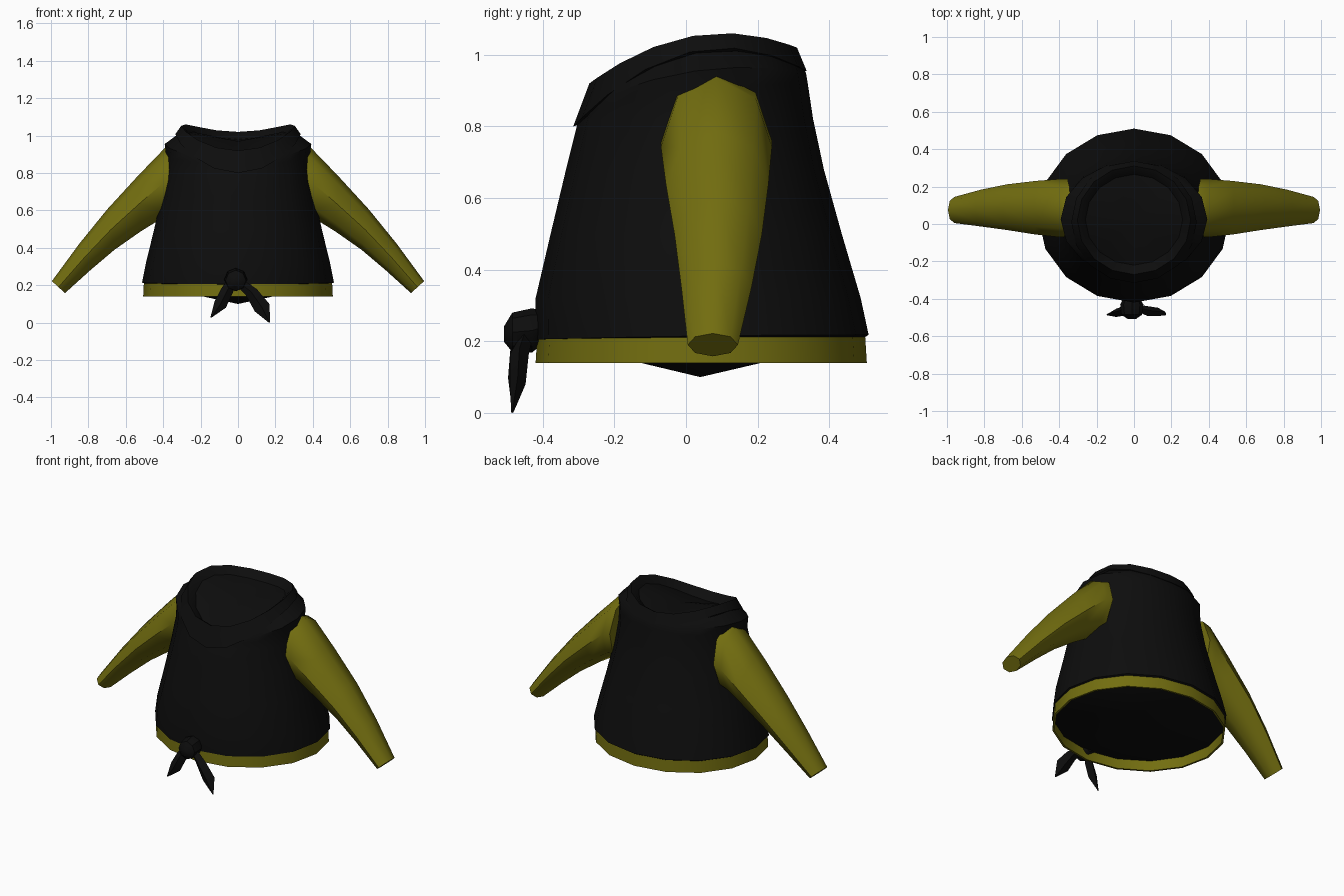
import bpy, bmesh, math
from mathutils import Vector

if "Cube" in bpy.data.objects:
    bpy.data.objects.remove(bpy.data.objects["Cube"])


def material(name, color):
    m = bpy.data.materials.new(name)
    m.diffuse_color = (*color, 1)
    m.use_nodes = True
    m.node_tree.nodes["Principled BSDF"].inputs["Base Color"].default_value = m.diffuse_color
    return m


BLACK = material("black cloth", (0.004, 0.004, 0.004))
OLIVE = material("olive yellow cloth", (0.17, 0.155, 0.005))


def loft(name, rings, mat, cap_start=False, cap_end=False, angle=40):
    """Skin a list of equal-length point rings."""
    bm = bmesh.new()
    vs = [[bm.verts.new(p) for p in r] for r in rings]
    n = len(rings[0])
    for a, b in zip(vs, vs[1:]):
        for i in range(n):
            j = (i + 1) % n
            bm.faces.new((a[i], a[j], b[j], b[i]))
    if cap_start:
        bm.faces.new(vs[0][::-1])
    if cap_end:
        bm.faces.new(vs[-1])
    bmesh.ops.remove_doubles(bm, verts=bm.verts, dist=1e-5)
    bmesh.ops.recalc_face_normals(bm, faces=bm.faces)
    me = bpy.data.meshes.new(name)
    bm.to_mesh(me)
    bm.free()
    me.materials.append(mat)
    ob = bpy.data.objects.new(name, me)
    bpy.context.collection.objects.link(ob)
    bpy.ops.object.select_all(action='DESELECT')
    ob.select_set(True)
    bpy.context.view_layer.objects.active = ob
    bpy.ops.object.shade_smooth_by_angle(angle=math.radians(angle))
    return ob


def ring(rx, front, back, z_of, n=16):
    """Ellipse from y=front to y=back; z_of is a height or a rule of t (-1 front, 1 back)."""
    pts = []
    for i in range(n):
        a = 2 * math.pi * i / n
        t = math.sin(a)
        z = z_of(t) if callable(z_of) else z_of
        pts.append(Vector((rx * math.cos(a), (front + back) / 2 + (back - front) / 2 * t, z)))
    return pts


def tilt(front, side, back):
    """Height rule passing through the front, side and back heights."""
    return lambda t: side + (back - front) / 2 * t + ((front + back) / 2 - side) * t * t


# Vest body, with a shallow pointed underside
hem = tilt(0.205, 0.215, 0.218)
loft("vest_body", [
    ring(0, 0.04, 0.04, 0.10),
    ring(0.49, -0.40, 0.49, 0.205),
    ring(0.513, -0.42, 0.51, hem),
    ring(0.492, -0.42, 0.488, 0.32),
    ring(0.448, -0.378, 0.435, 0.50),
    ring(0.408, -0.335, 0.385, 0.68),
    ring(0.385, -0.30, 0.355, 0.82),
    ring(0.385, -0.288, 0.34, tilt(0.84, 0.90, 0.92)),
    ring(0.392, -0.283, 0.335, tilt(0.86, 0.955, 0.95)),
    ring(0.325, -0.27, 0.325, tilt(0.88, 1.005, 0.97)),
], BLACK)

# Collar with a sunken neck panel
top = tilt(0.92, 1.053, 1.02)
loft("collar", [
    ring(0.315, -0.28, 0.315, tilt(0.81, 0.995, 0.955)),
    ring(0.335, -0.315, 0.337, tilt(0.80, 1.008, 0.955)),
    ring(0.303, -0.27, 0.31, top),
    ring(0.285, -0.25, 0.29, lambda t: top(t) - 0.012),
    ring(0.26, -0.22, 0.265, lambda t: top(t) - 0.04),
    ring(0, 0.02, 0.02, 0.97),
], BLACK, angle=35)

# Shirt hem showing below the vest
loft("shirt_hem", [
    ring(0.49, -0.405, 0.49, 0.21),
    ring(0.503, -0.415, 0.50, 0.22),
    ring(0.507, -0.42, 0.505, 0.14),
    ring(0.495, -0.408, 0.493, 0.14),
], OLIVE)

# Sleeves: upper edge, lower edge (x, z), centre y and half width
SLEEVE = [
    ((0.34, 0.95), (0.37, 0.57), 0.085, 0.155),
    ((0.39, 0.935), (0.42, 0.55), 0.085, 0.155),
    ((0.535, 0.785), (0.52, 0.488), 0.087, 0.143),
    ((0.70, 0.605), (0.66, 0.39), 0.09, 0.122),
    ((0.85, 0.42), (0.79, 0.28), 0.085, 0.098),
    ((0.995, 0.222), (0.925, 0.158), 0.075, 0.07),
]
for side, label in ((1, "right"), (-1, "left")):
    rings = []
    for (ux, uz), (lx, lz), cy, w in SLEEVE:
        r = []
        for i in range(8):
            a = math.pi * i / 4
            c = math.cos(a)
            r.append(Vector((side * ((ux + lx) / 2 + (ux - lx) / 2 * c),
                             cy + w * math.sin(a),
                             (uz + lz) / 2 + (uz - lz) / 2 * c)))
        rings.append(r)
    loft(label + "_sleeve", rings, OLIVE, cap_start=True, cap_end=True, angle=50)

# Sash knot
knot = []
for y, r, z in ((-0.40, 0.045, 0.24), (-0.43, 0.062, 0.23),
                (-0.485, 0.055, 0.225), (-0.508, 0.022, 0.22)):
    knot.append([Vector((-0.012 + r * math.cos(k * math.pi / 4), y,
                         z + r * math.sin(k * math.pi / 4))) for k in range(8)])
loft("sash_knot", knot, BLACK, True, True)


def tail(name, stations):
    """Flat leaf-shaped strip: edge a, edge b (x, z), depth y, half thickness."""
    rings = []
    for (ax, az), (bx, bz), y, h in stations:
        mx, mz = (ax + bx) / 2, (az + bz) / 2
        rings.append([Vector((ax, y, az)), Vector((mx, y - h, mz)),
                      Vector((bx, y, bz)), Vector((mx, y + h, mz))])
    loft(name, rings, BLACK, True, True)


# Hanging sash ends
tail("sash_tail_left", [
    ((-0.05, 0.235), (-0.02, 0.18), -0.45, 0.02),
    ((-0.085, 0.19), (-0.03, 0.155), -0.465, 0.026),
    ((-0.125, 0.115), (-0.065, 0.08), -0.475, 0.022),
    ((-0.148, 0.026), (-0.14, 0.028), -0.485, 0.003),
])
tail("sash_tail_right", [
    ((0.035, 0.225), (0.01, 0.18), -0.45, 0.02),
    ((0.10, 0.18), (0.04, 0.15), -0.465, 0.026),
    ((0.168, 0.10), (0.09, 0.06), -0.47, 0.022),
    ((0.172, 0.002), (0.165, 0.0), -0.485, 0.003),
])
